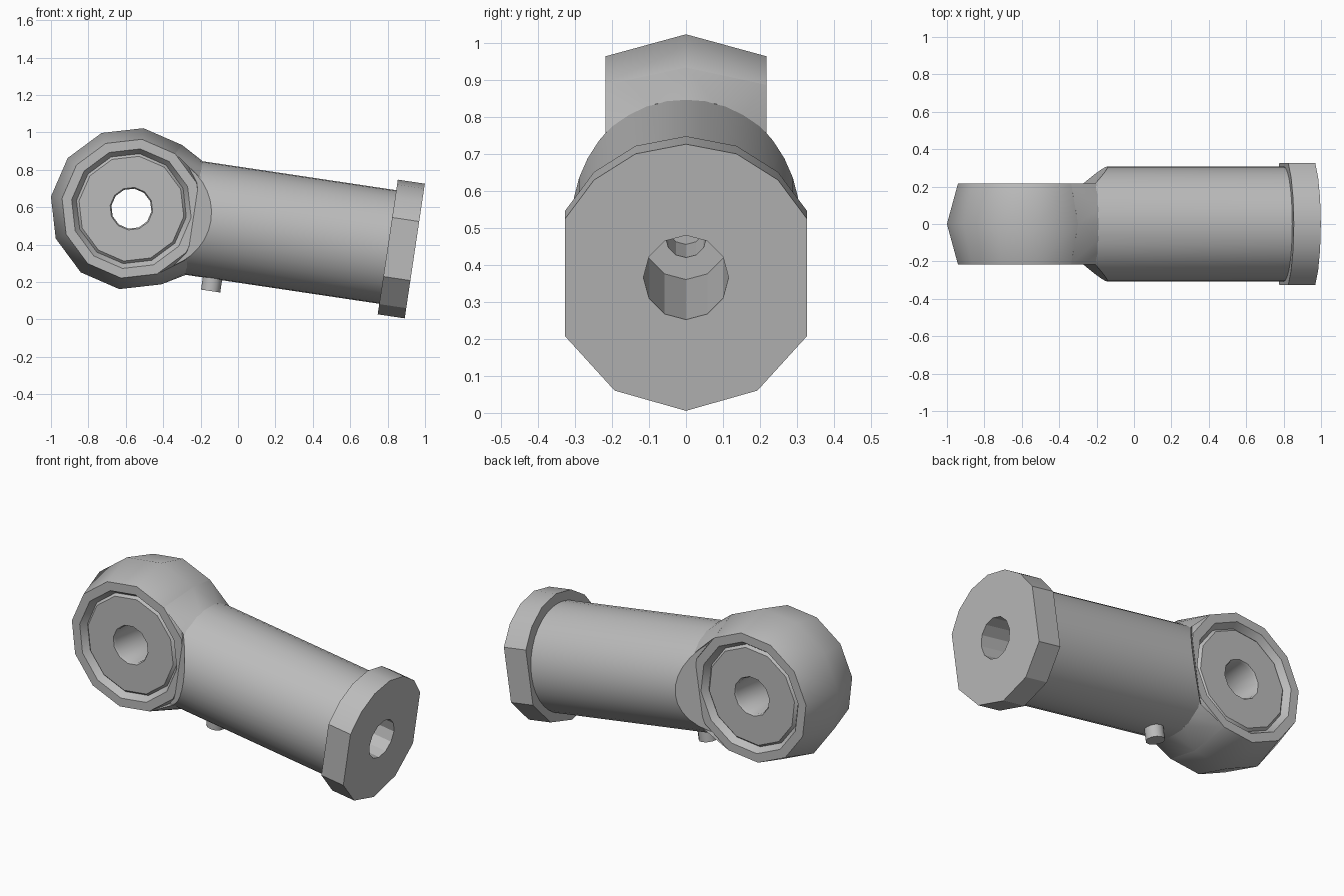
import bpy, bmesh, math
from mathutils import Matrix, Vector

if "Cube" in bpy.data.objects:
    bpy.data.objects.remove(bpy.data.objects["Cube"], do_unlink=True)

# One plain grey metal
steel = bpy.data.materials.new("grey_steel")
steel.use_nodes = True
GREY = (0.5, 0.5, 0.5, 1)
steel.diffuse_color = GREY
steel.node_tree.nodes["Principled BSDF"].inputs["Base Color"].default_value = GREY

# Local frame: origin at the eye centre, x along the shank, tilted downward
FRAME = Matrix.Translation((-0.57, 0, 0.592)) @ Matrix.Rotation(math.radians(8.5), 4, 'Y')
SHANK_R, HALF = 0.307, 0.217


def finish(bm, name, smooth=None):
    bmesh.ops.recalc_face_normals(bm, faces=bm.faces)
    mesh = bpy.data.meshes.new(name)
    bm.to_mesh(mesh)
    bm.free()
    mesh.materials.append(steel)
    ob = bpy.data.objects.new(name, mesh)
    ob.matrix_world = FRAME
    bpy.context.collection.objects.link(ob)
    if smooth:
        shade(ob, smooth)
    return ob


def shade(ob, angle):
    bpy.ops.object.select_all(action='DESELECT')
    ob.select_set(True)
    bpy.context.view_layer.objects.active = ob
    bpy.ops.object.shade_smooth_by_angle(angle=math.radians(angle))


def loft(rings, angles, across=False, loop=False):
    """Rings of (position, radius) about local x, or about y if across."""
    bm = bmesh.new()
    rows = []
    for pos, r in rings:
        row = []
        for a in angles:
            u, v = r * math.sin(math.radians(a)), r * math.cos(math.radians(a))
            row.append(bm.verts.new((u, pos, v) if across else (pos, u, v)))
        rows.append(row)
    pairs = list(zip(rows, rows[1:]))
    if loop:
        pairs.append((rows[-1], rows[0]))
    else:
        bm.faces.new(rows[0])
        bm.faces.new(rows[-1])
    n = len(angles)
    for a, b in pairs:
        for i in range(n):
            j = (i + 1) % n
            bm.faces.new((a[i], a[j], b[j], b[i]))
    return bm


def sides(n):
    return [360 * i / n for i in range(n)]


# Eye: twelve-sided crowned ring with a recessed inner disc and a through bore
half = [(HALF, 0.375), (HALF, 0.323), (0.18, 0.297), (0.195, 0.283),
        (0.195, 0.115), (0.182, 0.108)]
ring = [(0, 0.435)] + half + [(-y, r) for y, r in reversed(half)]
finish(loft(ring, sides(12), across=True, loop=True), "eye_ring", 33)

# Shank: round bar whose eye end is chamfered on both sides
bm = loft([(0.2, SHANK_R), (1.4, SHANK_R)], sides(36))
for s in (1, -1):
    cut = bmesh.ops.bisect_plane(
        bm, geom=bm.verts[:] + bm.edges[:] + bm.faces[:],
        plane_co=(0.335, s * HALF, 0), plane_no=(-0.09, s * 0.095, 0), clear_outer=True)
    edges = [e for e in cut["geom_cut"] if isinstance(e, bmesh.types.BMEdge)]
    bmesh.ops.edgenet_fill(bm, edges=edges)
shank = finish(bm, "shank")

# Neck webs easing the eye into the shank, above and below
for name, s in (("upper_neck", 1), ("lower_neck", -1)):
    bm = bmesh.new()
    points = [(0.2175, 0, 0.377), (0.1875, HALF, 0.325), (0.1875, -HALF, 0.325)]
    for a in range(-45, 46, 15):
        t = math.radians(a)
        points.append((0.34, SHANK_R * math.sin(t), SHANK_R * math.cos(t)))
    for x, y, z in points:
        bm.verts.new((x, y, z * s))
    bmesh.ops.convex_hull(bm, input=bm.verts[:])
    finish(bm, name, 33)

# End flange: narrow flats on top, broad flats at the sides
right = [22, 43, 64, 116, 148]
outline = [0] + right + [180] + [360 - a for a in reversed(right)]
flange = finish(loft([(1.386, 0.364), (1.532, 0.364)], outline), "end_flange")

# Stepped blind bore running in from the flange
cutter = finish(loft([(0.56, 0.055), (0.8, 0.055), (0.8, 0.115), (1.6, 0.115)],
                     sides(12)), "bore_cutter")
cutter.hide_render = True
for ob in (shank, flange):
    mod = ob.modifiers.new("bore", 'BOOLEAN')
    mod.object = cutter
    mod.solver = 'EXACT'
    bpy.ops.object.select_all(action='DESELECT')
    ob.select_set(True)
    bpy.context.view_layer.objects.active = ob
    bpy.ops.object.modifier_apply(modifier=mod.name)
    shade(ob, 28)
bpy.data.objects.remove(cutter, do_unlink=True)

# Grease nipple under the shank
bm = bmesh.new()
bmesh.ops.create_cone(bm, cap_ends=True, segments=12, radius1=0.052, radius2=0.052, depth=0.12,
                      matrix=Matrix.Translation(Vector((0.484, 0, -0.313))))
finish(bm, "grease_nipple", 33)
